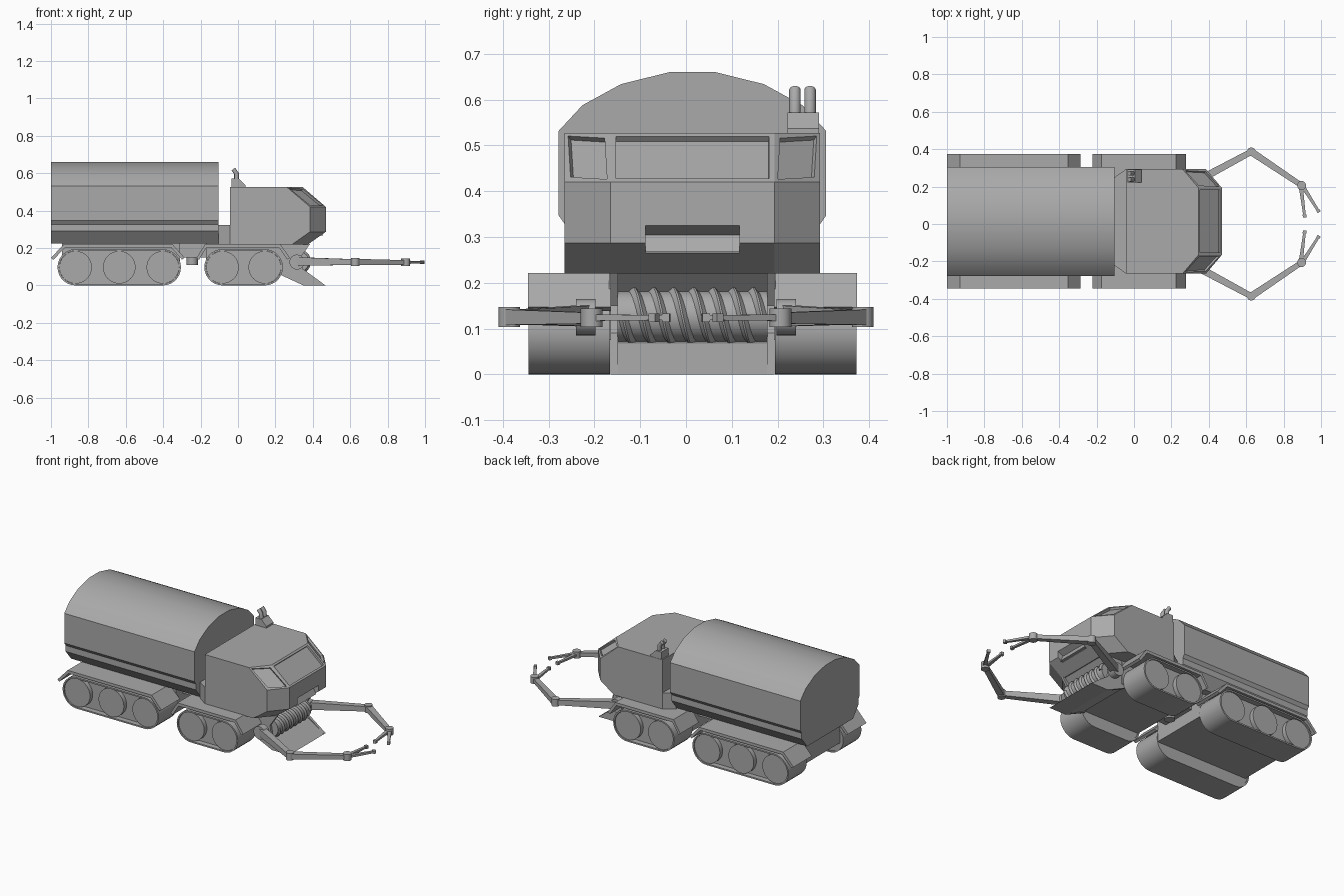
import bpy, bmesh, math
from mathutils import Vector

if "Cube" in bpy.data.objects:
    bpy.data.objects.remove(bpy.data.objects["Cube"])

C = 0.014  # lateral centre of the hull

# Dark grey body paint
paint = bpy.data.materials.new('dark_grey')
paint.diffuse_color = (0.4, 0.4, 0.4, 1)
paint.use_nodes = True
paint.node_tree.nodes["Principled BSDF"].inputs["Base Color"].default_value = paint.diffuse_color


def finish(name, bm, smooth=None):
    bmesh.ops.recalc_face_normals(bm, faces=bm.faces)
    me = bpy.data.meshes.new(name)
    bm.to_mesh(me)
    bm.free()
    me.materials.append(paint)
    ob = bpy.data.objects.new(name, me)
    bpy.context.collection.objects.link(ob)
    if smooth:
        bpy.ops.object.select_all(action='DESELECT')
        ob.select_set(True)
        bpy.context.view_layer.objects.active = ob
        bpy.ops.object.shade_smooth_by_angle(angle=math.radians(smooth))
    return ob


def loft(bm, rings, closed=False):
    vs = [[bm.verts.new(p) for p in r] for r in rings]
    n = len(vs[0])
    pairs = list(zip(vs, vs[1:])) + ([(vs[-1], vs[0])] if closed else [])
    for a, b in pairs:
        for i in range(n):
            j = (i + 1) % n
            bm.faces.new((a[i], a[j], b[j], b[i]))
    if not closed:
        bm.faces.new(vs[0])
        bm.faces.new(vs[-1])


def prism(name, pts, a, b, plane='xz', smooth=None):
    bm = bmesh.new()
    place = {'xz': lambda p, t: (p[0], t, p[1]), 'yz': lambda p, t: (t, p[0], p[1]),
             'xy': lambda p, t: (p[0], p[1], t)}[plane]
    loft(bm, [[place(p, t) for p in pts] for t in (a, b)])
    return finish(name, bm, smooth)


def box(name, x0, x1, y0, y1, z0, z1):
    return prism(name, [(x0, z0), (x1, z0), (x1, z1), (x0, z1)], y0, y1)


def circle(cx, cy, r, n=24):
    return [(cx + r * math.cos(2 * math.pi * i / n), cy + r * math.sin(2 * math.pi * i / n)) for i in range(n)]


def beam(name, p, q, w0, w1, h0, h1):
    p, q = Vector(p), Vector(q)
    side = (q - p).cross(Vector((0, 0, 1))).normalized()
    up = Vector((0, 0, 1))
    bm = bmesh.new()
    loft(bm, [[c + side * sx * w / 2 + up * sz * h / 2 for sx, sz in ((-1, -1), (1, -1), (1, 1), (-1, 1))]
              for c, w, h in ((p, w0, h0), (q, w1, h1))])
    return finish(name, bm)


# Cargo tank: rounded roof, stepped skirt
half = [(0.225, 0.225), (0.278, 0.29), (0.278, 0.327), (0.292, 0.347), (0.292, 0.532),
        (0.24, 0.588), (0.156, 0.634), (0.051, 0.66)]
prism('tank', [(C + y, z) for y, z in half] + [(C - y, z) for y, z in reversed(half)], -1, -0.105, 'yz', 30)

# Cab with recessed windows
bm = bmesh.new()
W, F = 0.279, 0.179
loft(bm, [[(-0.043, C - W, z), (xs, C - W, z), (xs + 0.085, C - F, z),
           (xs + 0.085, C + F, z), (xs, C + W, z), (-0.043, C + W, z)]
          for z, xs in ((0.22, 0.29), (0.287, 0.385), (0.42, 0.385), (0.527, 0.26))])
bmesh.ops.recalc_face_normals(bm, faces=bm.faces)
glass = [f for f in bm.faces if f.normal.x > 0.2 and f.calc_center_median().z > 0.44]
bmesh.ops.inset_individual(bm, faces=glass, thickness=0.017, depth=0)
bmesh.ops.inset_individual(bm, faces=glass, thickness=0.0005, depth=-0.013)
cab = finish('cab', bm)

# Nose notch
cut = prism('nose_notch_cutter', [(0.50, 0.342), (0.435, 0.305), (0.44, 0.25), (0.50, 0.25)], C - 0.103, C + 0.103)
cut.hide_render = True
cut.hide_viewport = True
mod = cab.modifiers.new('notch', 'BOOLEAN')
mod.object = cut
mod.operation = 'DIFFERENCE'
prism('nose_step', [(0.43, 0.305), (0.436, 0.305), (0.455, 0.268), (0.43, 0.268)], C - 0.103, C + 0.103)

# Low deck between cab and tank
prism('rear_deck', [(-0.105, C - 0.235), (-0.043, C - W), (-0.03, C - W), (-0.03, C + W),
                    (-0.043, C + W), (-0.105, C + 0.235)], 0.222, 0.322, 'xy')

# Exhaust stacks
prism('exhaust_base', [(-0.035, 0.525), (0.04, 0.525), (0.04, 0.537), (0.005, 0.572), (-0.035, 0.572)], 0.222, 0.291)
for k, y in enumerate((0.238, 0.271)):
    bm = bmesh.new()
    loft(bm, [[(x + u * math.cos(t), y + v, z + u * math.sin(t)) for u, v in circle(0, 0, 0.0125, 12)]
              for x, z, t in ((-0.008, 0.55, 0), (-0.008, 0.598, 0.25), (-0.025, 0.622, 0.7))])
    finish('exhaust_pipe_%d' % k, bm, 35)


# Track units, wheels and fenders
def stadium(xa, xb, r, n=14):
    arc = [math.pi * i / n - math.pi / 2 for i in range(n + 1)]
    return [(xb + r * math.cos(a), 0.097 + r * math.sin(a)) for a in arc] + \
           [(xa - r * math.cos(a), 0.097 - r * math.sin(a)) for a in arc]


def track(name, wheels, fender, s):
    y_in, y_out = C + s * 0.18, C + s * 0.3585
    xa, xb = wheels[0], wheels[-1]
    bm = bmesh.new()
    outer, inner = stadium(xa, xb, 0.097), stadium(xa, xb, 0.088)
    loft(bm, [[(x, y, z) for x, z in o] for o, y in
              ((outer, y_in), (outer, y_out), (inner, y_out), (inner, y_in))], closed=True)
    finish(name + '_belt', bm, 35)
    prism(name + '_core', stadium(xa, xb, 0.0885), C + s * 0.185, C + s * 0.325)
    for i, x in enumerate(wheels):
        prism(name + '_wheel_%d' % i, circle(x, 0.097, 0.087, 32), C + s * 0.19, C + s * 0.352, 'xz', 35)
    a, b, c, d = fender
    t = 0.018
    prism(name + '_fender', [(a, 0.147), (b, 0.222), (c, 0.222), (d, 0.147), (d - 0.015, 0.139),
                             (c - 0.007, 0.222 - t), (b + 0.007, 0.222 - t), (a + 0.013, 0.137)],
          C + s * 0.178, C + s * 0.359)


for s, side in ((-1, 'right'), (1, 'left')):
    track('rear_track_' + side, (-0.868, -0.635, -0.402), (-1.0, -0.93, -0.352, -0.285), s)
    track('front_track_' + side, (-0.083, 0.143), (-0.222, -0.175, 0.225, 0.278), s)

# Chassis and articulated joint
box('rear_chassis', -0.94, -0.31, C - 0.182, C + 0.182, 0.075, 0.228)
box('front_chassis', -0.17, 0.25, C - 0.182, C + 0.182, 0.075, 0.223)
box('joint_block', -0.32, -0.16, C - 0.11, C + 0.11, 0.15, 0.224)
prism('joint_pivot', circle(-0.245, C, 0.03), 0.11, 0.226, 'xy', 35)

# Collector: ramp, hood, side plates, auger
prism('scoop_ramp', [(0.468, 0), (0.35, 0), (0.23, 0.06), (0.23, 0.1), (0.30, 0.075), (0.365, 0.068)], C - 0.165, C + 0.165)
prism('scoop_hood', [(0.24, 0.222), (0.372, 0.222), (0.30, 0.15), (0.24, 0.15)], C - 0.165, C + 0.165)
for s, side in ((-1, 'right'), (1, 'left')):
    prism('scoop_side_' + side, [(0.22, 0.222), (0.385, 0.222), (0.335, 0.15), (0.345, 0.09), (0.468, 0),
                                 (0.35, 0), (0.22, 0.06)], C + s * 0.163, C + s * 0.179)
AX, AZ = 0.325, 0.127
prism('auger_core', circle(AX, AZ, 0.055), C - 0.164, C + 0.164, 'xz', 35)
for k in range(2):
    bm = bmesh.new()
    rings = []
    turns, steps = 3.5, 110
    for i in range(steps + 1):
        f = i / steps
        a = -2 * math.pi * turns * f + k * math.pi
        y = C - 0.152 + 0.304 * f
        rings.append([(AX + r * math.cos(a), y + d, AZ + r * math.sin(a))
                      for r, d in ((0.052, -0.013), (0.065, -0.002), (0.065, 0.002), (0.052, 0.013))])
    loft(bm, rings)
    finish('auger_thread_%d' % k, bm, 35)

# Manipulator arms with two-finger grippers
for s, side in ((-1, 'right'), (1, 'left')):
    n = 'arm_' + side
    sh, el, wr = (0.315, s * 0.218, 0.128), (0.627, s * 0.386, 0.125), (0.896, s * 0.206, 0.123)
    prism(n + '_shoulder', circle(sh[0], 0.125, 0.04), s * 0.198, s * 0.24, 'xz', 35)
    beam(n + '_upper', sh, el, 0.042, 0.032, 0.046, 0.030)
    beam(n + '_lower', el, wr, 0.038, 0.028, 0.034, 0.024)
    prism(n + '_elbow', circle(el[0], el[1], 0.023, 16), 0.103, 0.147, 'xy', 35)
    prism(n + '_wrist', circle(wr[0], wr[1], 0.024, 16), 0.104, 0.144, 'xy', 35)
    for k, (root, tip) in enumerate((((0.892, 0.2), (0.913, 0.035)), ((0.903, 0.2), (0.99, 0.063)))):
        p, q = (Vector((x, s * y, 0.124)) for x, y in (root, tip))
        beam(n + '_finger_%d' % k, p, q, 0.022, 0.013, 0.014, 0.011)
        beam(n + '_fingertip_%d' % k, p.lerp(q, 0.9), q, 0.02, 0.018, 0.018, 0.018)
